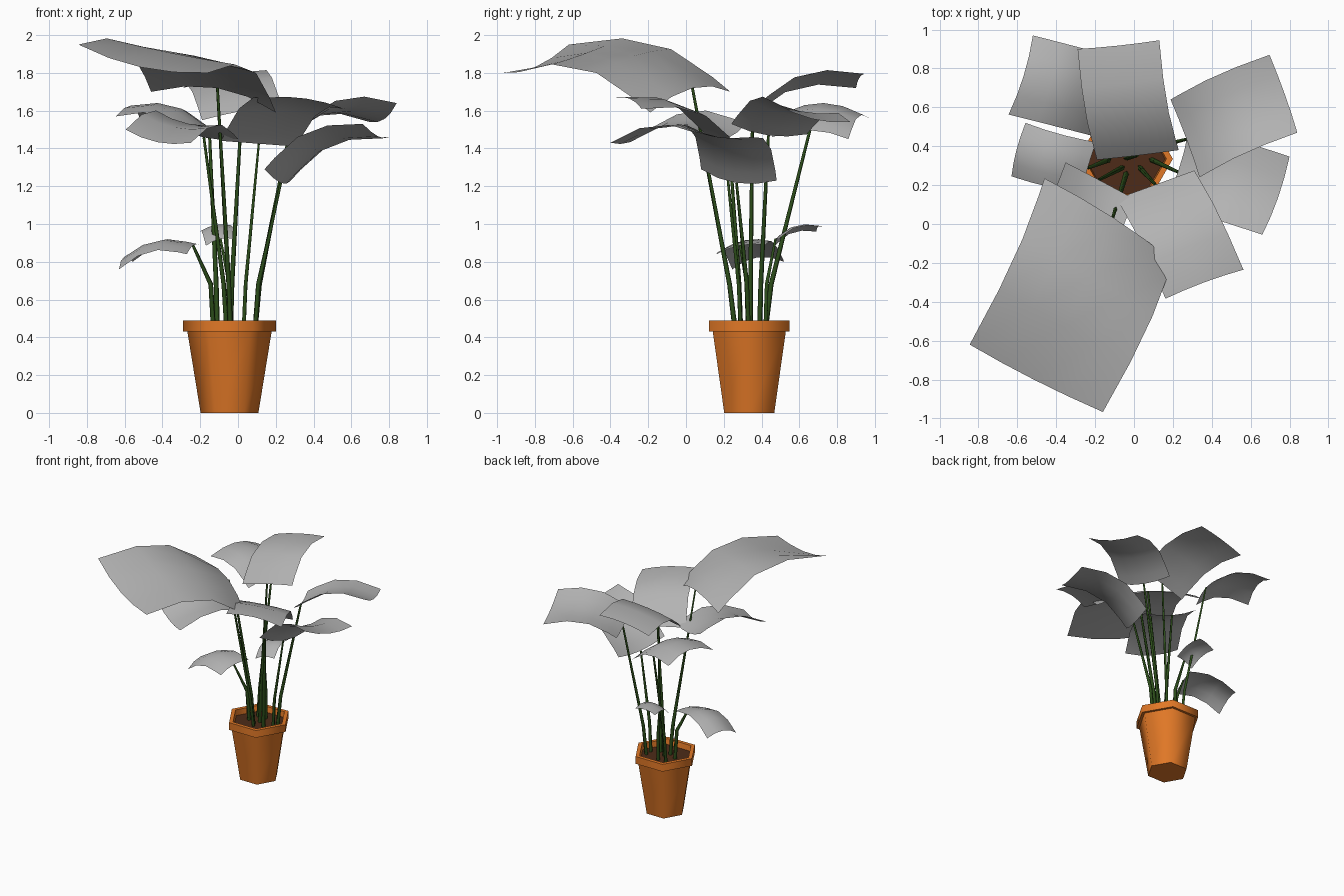
import bpy, bmesh, math
from mathutils import Vector

if "Cube" in bpy.data.objects:
    bpy.data.objects.remove(bpy.data.objects["Cube"])

def material(name, rgb):
    m = bpy.data.materials.new(name)
    m.diffuse_color = (*rgb, 1)
    m.use_nodes = True
    m.node_tree.nodes["Principled BSDF"].inputs["Base Color"].default_value = m.diffuse_color
    return m

ORANGE = material("terracotta", (0.76, 0.19, 0.02))
SOIL = material("soil_brown", (0.075, 0.024, 0.009))
GREEN = material("stem_green", (0.025, 0.075, 0.01))
GREY = material("leaf_grey", (0.45, 0.45, 0.45))

def mesh_object(name, verts, faces, mat, recalc=True, smooth=False):
    me = bpy.data.meshes.new(name)
    me.from_pydata([tuple(v) for v in verts], [], faces)
    if recalc:
        bm = bmesh.new()
        bm.from_mesh(me)
        bmesh.ops.recalc_face_normals(bm, faces=bm.faces)
        bm.to_mesh(me)
        bm.free()
    ob = bpy.data.objects.new(name, me)
    bpy.context.collection.objects.link(ob)
    me.materials.append(mat)
    for p in me.polygons:
        p.use_smooth = smooth
    return ob

# Six-sided pot: a lathed profile closed at the bottom
CX, CY, SIDES = -0.045, 0.335, 6
def ring(r, z):
    return [(CX + r * math.cos(k * math.tau / SIDES),
             CY + r * math.sin(k * math.tau / SIDES), z) for k in range(SIDES)]

profile = [(0.153, 0), (0.223, 0.43), (0.245, 0.43), (0.245, 0.49), (0.212, 0.49), (0.203, 0.43)]
verts = [v for r, z in profile for v in ring(r, z)]
faces = [tuple(reversed(range(SIDES)))]
for j in range(len(profile) - 1):
    for k in range(SIDES):
        n = (k + 1) % SIDES
        faces.append((j * SIDES + k, j * SIDES + n, (j + 1) * SIDES + n, (j + 1) * SIDES + k))
pot = mesh_object("pot", verts, faces, ORANGE)
bpy.context.view_layer.objects.active = pot
pot.select_set(True)
bpy.ops.object.shade_smooth_by_angle(angle=math.radians(62))

# Soil surface just below the rim
mesh_object("soil", ring(0.206, 0.445), [tuple(range(SIDES))], SOIL)

# Leaf: arched card set by four corners, domed or hollowed across its base and tip
ARCH = [(0, 0), (0.12, 0.055), (0.39, 0.145), (0.69, 0.125), (1, 0)]
ACROSS = 4
def leaf(name, domes, corners):
    bl, br, tl, tr = map(Vector, corners)
    length = ((tl - bl).length + (tr - br).length) / 2
    width = ((br - bl).length + (tr - tl).length) / 2
    up = (br - bl + tr - tl).cross(tl - bl + tr - br).normalized()
    flip = up.z < 0
    if flip:
        up = -up
    verts = []
    for u, h in ARCH:
        left, right = bl.lerp(tl, u), br.lerp(tr, u)
        dome = domes[0] + (domes[1] - domes[0]) * u
        for s in range(ACROSS + 1):
            v = s / ACROSS
            verts.append(left.lerp(right, v) + up * (h * length + dome * width * 4 * v * (1 - v)))
    n = ACROSS + 1
    faces = [(i * n + s, i * n + s + 1, i * n + s + n + 1, i * n + s + n)
             for i in range(len(ARCH) - 1) for s in range(ACROSS)]
    if flip:
        faces = [f[::-1] for f in faces]
    mesh_object(name, verts, faces, GREY, recalc=False, smooth=True)
    return verts[ACROSS // 2]

# Stem: thin tapering tube, upright at first, then leaning out to its leaf
def stem(name, foot, top):
    a = Vector((*foot, 0.44))
    b = a.lerp(top, 0.13)
    b.z = 0.68
    cu = bpy.data.curves.new(name, 'CURVE')
    cu.dimensions = '3D'
    cu.bevel_depth, cu.bevel_resolution = 0.011, 0
    sp = cu.splines.new('POLY')
    sp.points.add(2)
    for p, co, r in zip(sp.points, (a, b, top), (1.3, 1.2, 0.7)):
        p.co, p.radius = (*co, 1), r
    cu.materials.append(GREEN)
    ob = bpy.data.objects.new(name, cu)
    bpy.context.collection.objects.link(ob)
    bpy.ops.object.select_all(action='DESELECT')
    bpy.context.view_layer.objects.active = ob
    ob.select_set(True)
    bpy.ops.object.convert(target='MESH')

# Per shoot: stem foot, dome at base and tip, then leaf base pair and tip pair
shoots = {
    "large_front": ((-0.04, 0.26), (0.10, -0.06), (-0.46, 0.235, 1.70), (0.20, -0.19, 1.59),
                    (-0.845, -0.62, 1.95), (-0.16, -0.967, 1.80)),
    "back": ((-0.04, 0.34), (0.02, 0.04), (-0.19, 0.33, 1.55), (0.23, 0.38, 1.63),
             (-0.29, 0.90, 1.72), (0.13, 0.945, 1.795)),
    "back_left": ((-0.11, 0.42), (0.10, 0.15), (-0.224, 0.456, 1.46), (-0.10, 0.86, 1.45),
                  (-0.645, 0.563, 1.57), (-0.52, 0.97, 1.56)),
    "back_right": ((0.09, 0.39), (-0.08, -0.08), (0.337, 0.24, 1.53), (0.188, 0.64, 1.475),
                   (0.84, 0.47, 1.64), (0.697, 0.87, 1.54)),
    "right": ((0.09, 0.33), (-0.11, -0.08), (0.14, 0.08, 1.29), (0.28, 0.48, 1.23),
              (0.66, -0.055, 1.53), (0.80, 0.347, 1.46)),
    "front_right": ((0.03, 0.29), (0.0, 0.06), (-0.09, 0.13, 1.44), (0.31, 0.275, 1.41),
                    (0.162, -0.384, 1.67), (0.563, -0.235, 1.61)),
    "front_left": ((-0.06, 0.29), (-0.08, -0.08), (-0.352, 0.317, 1.53), (0.0, 0.13, 1.45),
                   (-0.594, -0.20, 1.50), (-0.25, -0.40, 1.43)),
    "low_left": ((-0.13, 0.33), (0.08, 0.16), (-0.27, 0.16, 0.84), (-0.195, 0.42, 0.89),
                 (-0.63, 0.245, 0.76), (-0.558, 0.52, 0.80)),
    "low_back": ((-0.04, 0.42), (0.12, 0.10), (-0.17, 0.47, 0.885), (-0.01, 0.49, 0.92),
                 (-0.20, 0.69, 0.96), (-0.04, 0.72, 0.985)),
}
for name, (foot, domes, *corners) in shoots.items():
    stem(name + "_stem", foot, leaf(name + "_leaf", domes, corners))
